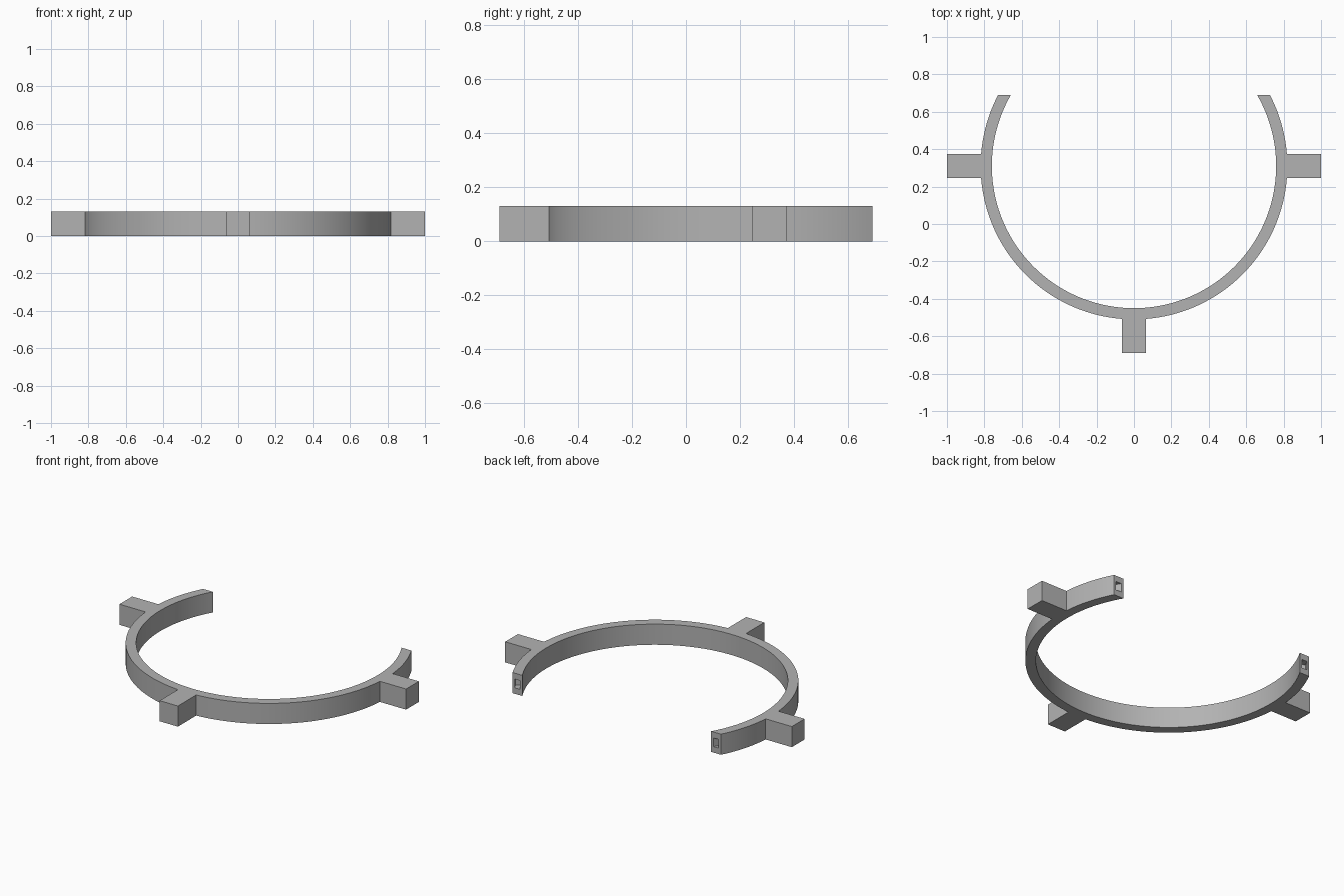
import bpy, bmesh
from math import sin, cos, asin, pi, radians
from mathutils import Matrix, Vector

if "Cube" in bpy.data.objects:
    bpy.data.objects.remove(bpy.data.objects["Cube"])

CY, R_OUT, R_IN = 0.31, 0.82, 0.76
HEIGHT, BACK, HALF, REACH = 0.13, 0.69, 0.0635, 1.0

grey = bpy.data.materials.new("plain_grey")
grey.use_nodes = True
grey.diffuse_color = (0.45, 0.45, 0.45, 1)
grey.node_tree.nodes["Principled BSDF"].inputs["Base Color"].default_value = grey.diffuse_color


def make_object(name, bm):
    mesh = bpy.data.meshes.new(name)
    bmesh.ops.recalc_face_normals(bm, faces=bm.faces)
    bm.to_mesh(mesh)
    bm.free()
    mesh.materials.append(grey)
    obj = bpy.data.objects.new(name, mesh)
    bpy.context.collection.objects.link(obj)
    return obj


def arc(radius, start, end, steps):
    angles = [start + (end - start) * i / steps for i in range(steps + 1)]
    return [(radius * cos(a), CY + radius * sin(a)) for a in angles]


# Outline: outer arc interrupted by three square lugs, then the inner arc back
cut_out, cut_in = asin((BACK - CY) / R_OUT), asin((BACK - CY) / R_IN)
lug = asin(HALF / R_OUT)
right_outer = arc(R_OUT, cut_out, lug, 14)
right_outer += [(REACH, CY + HALF), (REACH, CY - HALF)]
right_outer += arc(R_OUT, -lug, lug - pi / 2, 36)
right_outer += [(HALF, -BACK)]
left_outer = [(-x, y) for x, y in reversed(right_outer)]
inner = arc(R_IN, -pi - cut_in, cut_in, 110)

bm = bmesh.new()
base = bm.faces.new([bm.verts.new((x, y, 0)) for x, y in right_outer + left_outer + inner])
top = bmesh.ops.extrude_face_region(bm, geom=[base])
bmesh.ops.translate(bm, vec=(0, 0, HEIGHT),
                    verts=[v for v in top["geom"] if isinstance(v, bmesh.types.BMVert)])
ring = make_object("open_ring_with_lugs", bm)

# Small rectangular sockets sunk into both ends of the ring
mid = (R_OUT + R_IN) / 2
end_angle = asin((BACK - CY) / mid)
for side, name in ((1, "left"), (-1, "right")):
    bm = bmesh.new()
    bmesh.ops.create_cube(bm, size=1)
    bm.transform(Matrix.Translation((side * mid * cos(end_angle), BACK, HEIGHT / 2))
                 @ Matrix.Rotation(side * end_angle, 4, "Z")
                 @ Matrix.Diagonal(Vector((0.033, 0.1, 0.055, 1))))
    cutter = make_object(name + "_socket_cutter", bm)
    cutter.hide_render = True
    cutter.hide_set(True)
    cut = ring.modifiers.new(name + "_socket", "BOOLEAN")
    cut.operation = "DIFFERENCE"
    cut.solver = "EXACT"
    cut.object = cutter

# Apply the sockets, then shade the curved walls smooth
bpy.context.view_layer.objects.active = ring
ring.select_set(True)
for name in [m.name for m in ring.modifiers]:
    bpy.ops.object.modifier_apply(modifier=name)
for obj in [o for o in bpy.data.objects if o.name.endswith("_socket_cutter")]:
    bpy.data.objects.remove(obj)
bpy.ops.object.shade_smooth_by_angle(angle=radians(30))
